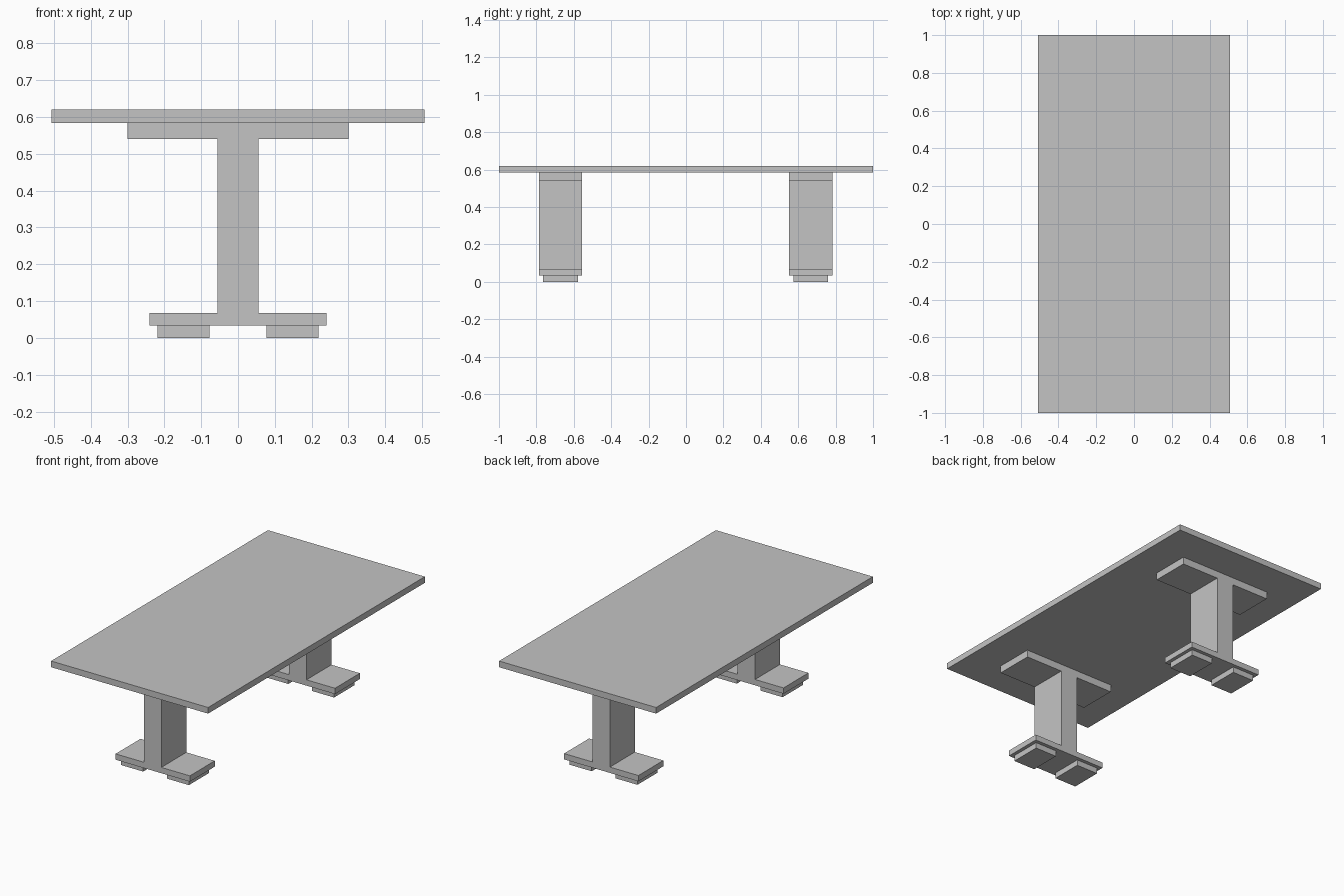
import bpy
import bmesh

cube = bpy.data.objects.get("Cube")
if cube:
    bpy.data.objects.remove(cube, do_unlink=True)

grey = bpy.data.materials.new("light_grey")
grey.use_nodes = True
colour = (0.55, 0.55, 0.55, 1)
grey.diffuse_color = colour
grey.node_tree.nodes["Principled BSDF"].inputs["Base Color"].default_value = colour


def extrude_profile(name, points, y, depth):
    """Extrude an x-z outline along y, centred on the given y."""
    bm = bmesh.new()
    face = bm.faces.new([bm.verts.new((x, y - depth / 2, z)) for x, z in points])
    grown = bmesh.ops.extrude_face_region(bm, geom=[face])["geom"]
    verts = [g for g in grown if isinstance(g, bmesh.types.BMVert)]
    bmesh.ops.translate(bm, verts=verts, vec=(0, depth, 0))
    bmesh.ops.recalc_face_normals(bm, faces=bm.faces)
    mesh = bpy.data.meshes.new(name)
    bm.to_mesh(mesh)
    bm.free()
    mesh.materials.append(grey)
    obj = bpy.data.objects.new(name, mesh)
    bpy.context.collection.objects.link(obj)
    return obj


def box(name, x0, x1, z0, z1, y, depth):
    return extrude_profile(name, [(x0, z0), (x1, z0), (x1, z1), (x0, z1)], y, depth)


# Heights of the stacked parts
FOOT_TOP, BASE_TOP, BRACKET_BOTTOM, SLAB_BOTTOM, SLAB_TOP = 0.034, 0.068, 0.541, 0.584, 0.62

# Table slab
box("table_top", -0.507, 0.507, SLAB_BOTTOM, SLAB_TOP, 0, 2)

# I-shaped pedestal outline: right half, then mirrored
half = [(0.24, FOOT_TOP), (0.24, BASE_TOP), (0.056, BASE_TOP),
        (0.056, BRACKET_BOTTOM), (0.3, BRACKET_BOTTOM), (0.3, SLAB_BOTTOM)]
outline = half + [(-x, z) for x, z in reversed(half)]

# Two pedestals, each on a pair of foot pads
for end, y in (("front", -0.672), ("back", 0.667)):
    extrude_profile(end + "_pedestal", outline, y, 0.23)
    box(end + "_left_foot", 0.077, 0.219, 0, FOOT_TOP, y, 0.187)
    box(end + "_right_foot", -0.219, -0.077, 0, FOOT_TOP, y, 0.187)
